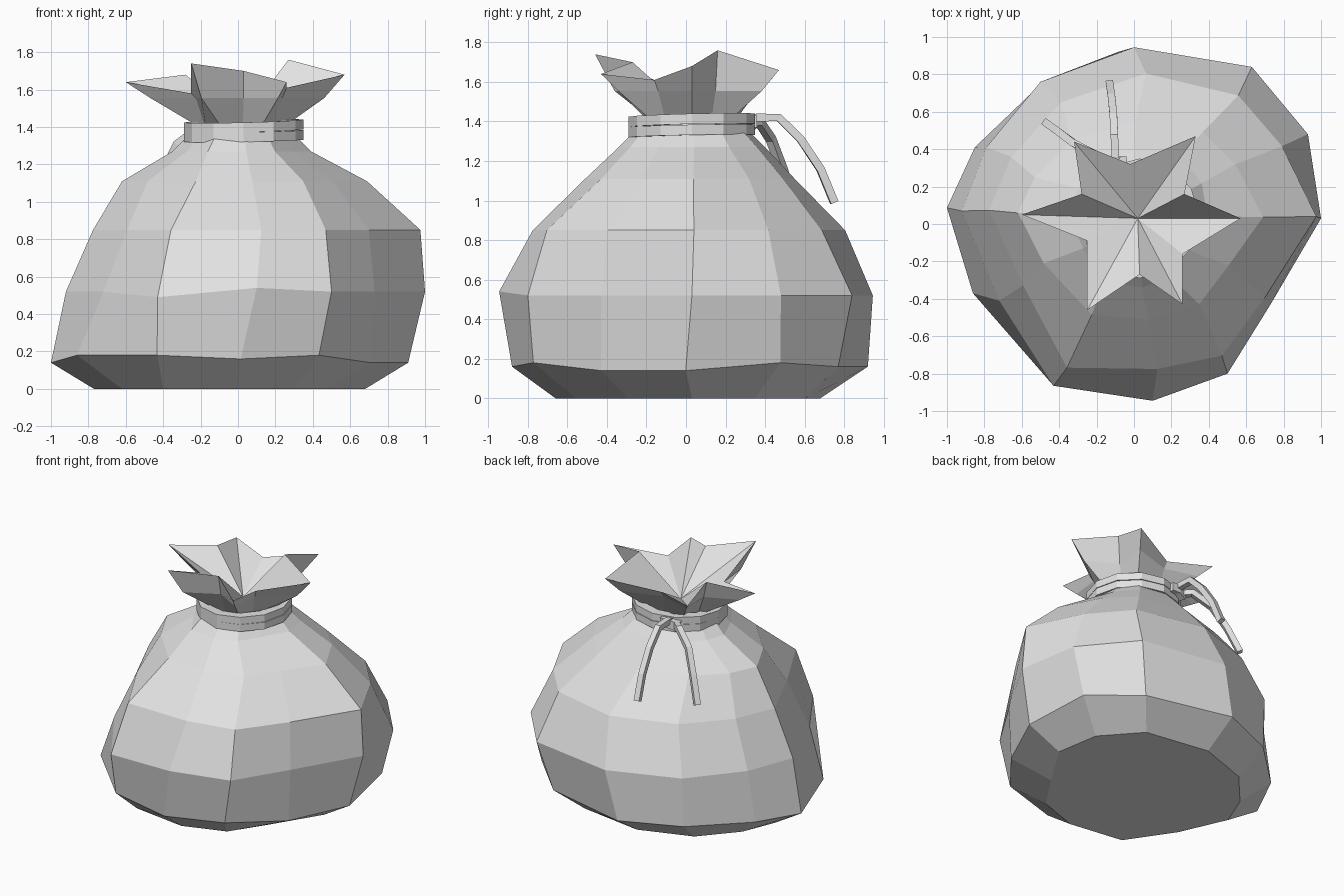
import bpy, bmesh
from math import cos, sin, tau
from mathutils import Vector

cube = bpy.data.objects.get("Cube")
if cube:
    bpy.data.objects.remove(cube)

grey = bpy.data.materials.new("pale_grey_cloth")
grey.use_nodes = True
colour = (0.76, 0.76, 0.76, 1)
grey.diffuse_color = colour
grey.node_tree.nodes["Principled BSDF"].inputs["Base Color"].default_value = colour


def loft(name, loops, wrap=False, apex=None):
    """Skin a row of equal loops; close it with caps, a wrap or a fan to an apex."""
    bm = bmesh.new()
    rows = [[bm.verts.new(p) for p in loop] for loop in loops]
    pairs = list(zip(rows, rows[1:]))
    if wrap:
        pairs.append((rows[-1], rows[0]))
    count = len(rows[0])
    for low, high in pairs:
        for i in range(count):
            j = (i + 1) % count
            bm.faces.new((low[i], low[j], high[j], high[i]))
    if not wrap:
        bm.faces.new(rows[0][::-1])
        if apex:
            tip = bm.verts.new(apex)
            for i in range(count):
                bm.faces.new((rows[-1][i], rows[-1][(i + 1) % count], tip))
        else:
            bm.faces.new(rows[-1])
    bmesh.ops.recalc_face_normals(bm, faces=bm.faces)
    mesh = bpy.data.meshes.new(name)
    bm.to_mesh(mesh)
    bm.free()
    mesh.materials.append(grey)
    obj = bpy.data.objects.new(name, mesh)
    bpy.context.collection.objects.link(obj)


# Lumpy sack body: one outline, moved and scaled at each height
outline = [(-.92, .07), (-.72, -.41), (-.43, -.865), (.1, -.945), (.5, -.8), (.73, -.43),
           (1, .03), (.93, .48), (.63, .84), (0, .945), (-.5, .76), (-.79, .41)]
# height, centre x, half width, centre y, half depth
levels = [(0, -.045, .725, .01, .67), (.16, -.045, .955, .02, .9), (.52, .04, .96, 0, .945),
          (.85, .1, .875, .015, .79), (1.11, .035, .655, .02, .53),
          (1.27, .02, .37, .03, .37), (1.4, .02, .24, .03, .24)]
body = [[Vector((cx + sx * (x - .04) / .96, cy + sy * y / .945, z)) for x, y in outline]
        for z, cx, sx, cy, sy in levels]

# Dents and bulges that make each level irregular: level -> corner -> offset
dents = {
    1: {0: (0, 0, -.02), 1: (-.06, 0, .02), 2: (.08, 0, .02), 4: (.02, -.03, .02),
        5: (.07, -.04, -.02), 6: (0, -.05, -.02), 7: (0, 0, .02), 8: (0, -.05, 0),
        10: (.08, 0, 0), 11: (.02, 0, 0)},
    2: {2: (0, 0, -.03), 3: (0, 0, .02)},
    3: {2: (-.03, -.06, 0), 3: (-.03, 0, 0), 4: (-.05, -.05, 0), 5: (-.03, -.05, 0),
        7: (-.12, 0, 0), 8: (-.08, -.03, 0)},
    4: {2: (.06, -.02, 0), 7: (-.1, .03, 0), 8: (-.07, 0, 0)},
}
for level, corners in dents.items():
    for corner, offset in corners.items():
        body[level][corner] += Vector(offset)
loft("sack_body", body)

# Gathered mouth: flared points with folds between, sunk in the middle
rim = [Vector(p) for p in [
    (-.6, .05, 1.64), (-.25, -.09, 1.58), (-.25, -.46, 1.74), (.03, -.27, 1.7), (.26, -.43, 1.64),
    (.26, -.16, 1.61), (.57, .03, 1.68), (.27, .16, 1.76), (.33, .47, 1.66), (-.02, .32, 1.6),
    (-.32, .44, 1.62), (-.28, .16, 1.68)]]
centre = Vector((.02, .03, 1.43))
neck, middle = [], []
for p in rim:
    out = Vector((p.x - centre.x, p.y - centre.y, 0))
    base = centre + out.normalized() * .21
    neck.append(base - Vector((0, 0, .04)))
    mid = base.lerp(p, .68)
    mid.z = 1.555
    middle.append(mid)
loft("gathered_mouth", [neck, middle, rim], apex=centre)


# Tie cord: two stacked, slightly tilted flat bands
def band(name, z, tilt):
    loops = []
    for i in range(12):
        a = tau * i / 12
        h = z + tilt * (cos(a) + sin(a))
        loops.append([(.03 + r * cos(a), .03 + r * sin(a), h + dz)
                      for r, dz in ((.25, -.026), (.32, -.026), (.32, .026), (.25, .026))])
    loft(name, loops, wrap=True)


band("lower_cord", 1.352, .006)
band("upper_cord", 1.406, .008)


# Loose cord ends hanging at the back
def strand(name, points, size):
    path = [Vector(p) for p in points]
    loops = []
    for i, p in enumerate(path):
        along = (path[min(i + 1, len(path) - 1)] - path[max(i - 1, 0)]).normalized()
        side = along.cross(Vector((0, 0, 1))).normalized() * size
        up = side.cross(along).normalized() * size
        loops.append([p + side + up, p + side - up, p - side - up, p - side + up])
    loft(name, loops)


strand("long_cord_end", [(-.09, .28, 1.4), (-.1, .36, 1.42), (-.105, .47, 1.42), (-.11, .58, 1.31),
                         (-.12, .68, 1.16), (-.13, .75, .99)], .02)
strand("short_cord_end", [(-.1, .28, 1.39), (-.2, .37, 1.4), (-.32, .43, 1.31),
                          (-.4, .49, 1.15), (-.47, .54, .97)], .02)
strand("cord_knot", [(-.16, .31, 1.38), (-.1, .33, 1.4), (-.04, .33, 1.4)], .03)
